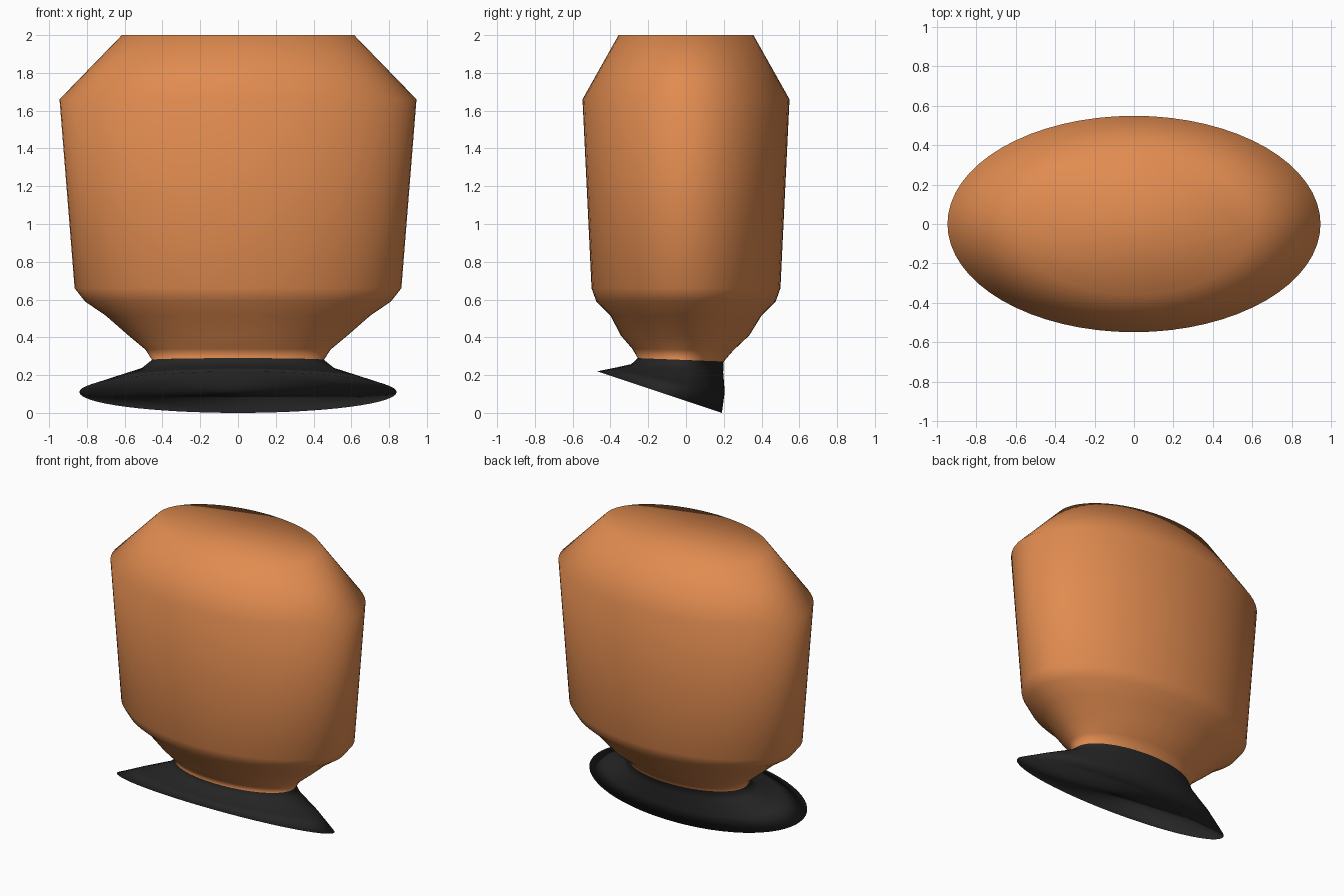
import bpy, bmesh, math

if "Cube" in bpy.data.objects:
    bpy.data.objects.remove(bpy.data.objects["Cube"])

SEGMENTS = 64

def material(name, rgb):
    m = bpy.data.materials.new(name)
    m.diffuse_color = (*rgb, 1)
    m.use_nodes = True
    m.node_tree.nodes["Principled BSDF"].inputs["Base Color"].default_value = m.diffuse_color
    return m

orange = material("warm orange", (0.75, 0.26, 0.08))
black = material("soft black", (0.018, 0.018, 0.018))

# Elliptical rings: x radius, front y, front z, back y, back z
rings = [
    (0.84, -0.47, 0.22, 0.19, 0.00),    # tilted foot rim
    (0.68, -0.38, 0.238, 0.205, 0.11),
    (0.51, -0.29, 0.258, 0.197, 0.215),
    (0.455, -0.255, 0.29, 0.20, 0.272),  # neck, where the colour changes
    (0.49, -0.285, 0.34, 0.25, 0.33),
    (0.58, -0.345, 0.41, 0.335, 0.41),
    (0.70, -0.40, 0.515, 0.40, 0.515),
    (0.81, -0.475, 0.59, 0.475, 0.59),
    (0.865, -0.50, 0.66, 0.50, 0.66),
    (0.945, -0.548, 1.66, 0.548, 1.66),  # shoulder
    (0.615, -0.357, 2.00, 0.357, 2.00),  # flat top
]
NECK = 3

bm = bmesh.new()
loops = []
for rx, y0, z0, y1, z1 in rings:
    loop = []
    for i in range(SEGMENTS):
        a = 2 * math.pi * i / SEGMENTS
        t = (1 + math.sin(a)) / 2
        loop.append(bm.verts.new((rx * math.cos(a), y0 + (y1 - y0) * t, z0 + (z1 - z0) * t)))
    loops.append(loop)

# Skin the rings: foot below the neck, body above it
for k in range(len(loops) - 1):
    lo, hi = loops[k], loops[k + 1]
    for i in range(SEGMENTS):
        j = (i + 1) % SEGMENTS
        f = bm.faces.new((lo[i], lo[j], hi[j], hi[i]))
        f.material_index = 1 if k < NECK else 0

# Close both ends
bm.faces.new(loops[0][::-1]).material_index = 1
bm.faces.new(loops[-1]).material_index = 0
for f in bm.faces:
    f.smooth = True

mesh = bpy.data.meshes.new("body_and_foot")
bm.to_mesh(mesh)
bm.free()
mesh.materials.append(orange)
mesh.materials.append(black)
bpy.context.collection.objects.link(bpy.data.objects.new("body_and_foot", mesh))
